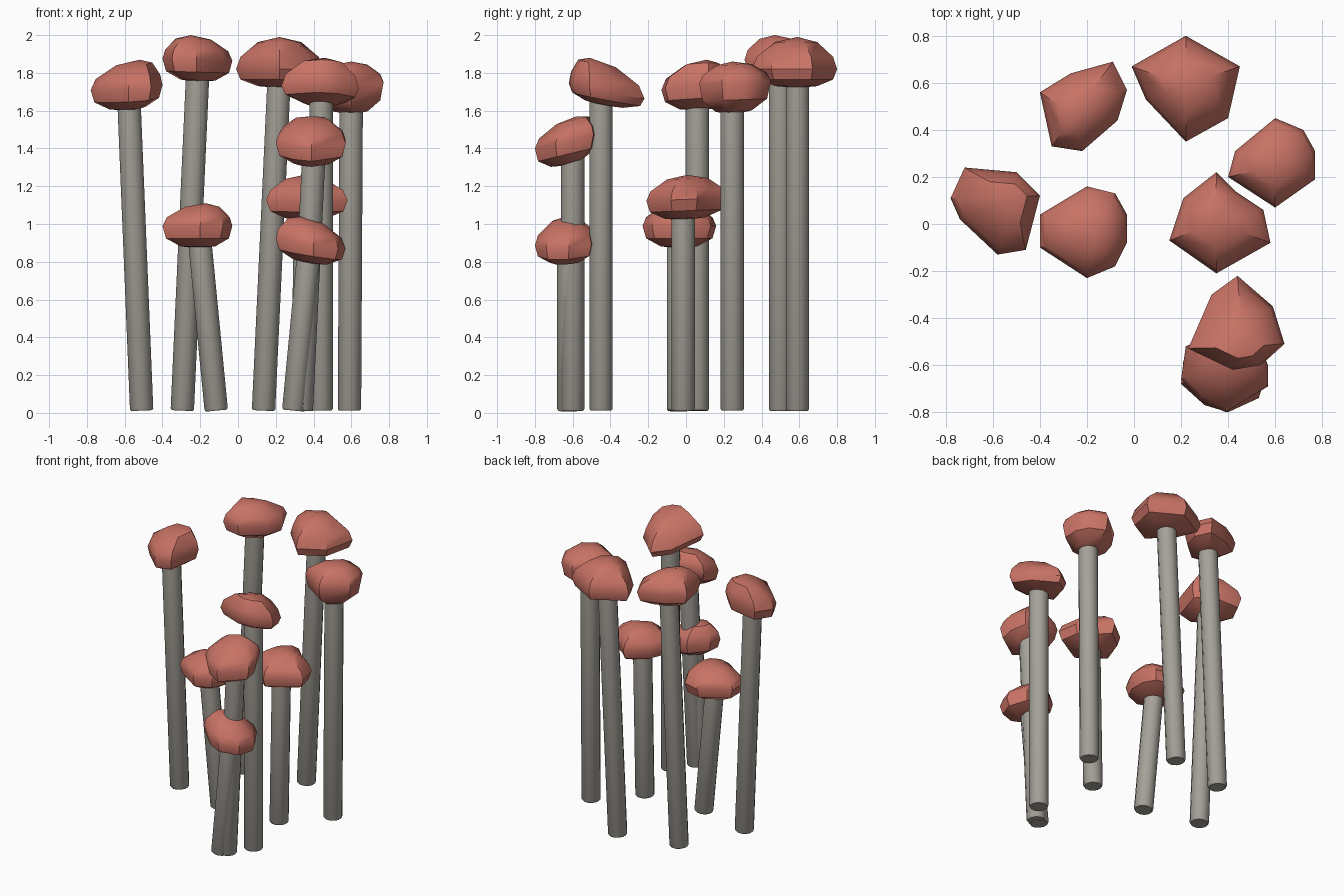
import bpy
import bmesh
from math import atan2, cos, sin, tau, radians
from mathutils import Vector

default_cube = bpy.data.objects.get("Cube")
if default_cube:
    bpy.data.objects.remove(default_cube, do_unlink=True)


def make_material(name, colour):
    material = bpy.data.materials.new(name)
    material.use_nodes = True
    material.diffuse_color = colour
    material.node_tree.nodes["Principled BSDF"].inputs["Base Color"].default_value = colour
    return material


CAP_RED = make_material("cap_red", (0.58, 0.17, 0.13, 1))
STEM_GREY = make_material("stem_grey", (0.38, 0.36, 0.32, 1))
STEM_RADIUS = 0.064
STEM_SIDES = 12


def skin_rings(name, rings, bottom, top, material, angle):
    """Join stacked rings of points into a closed, smooth-shaded solid."""
    mesh = bmesh.new()
    loops = [[mesh.verts.new(point) for point in ring] for ring in rings]
    count = len(loops[0])
    first, last = mesh.verts.new(bottom), mesh.verts.new(top)
    for i in range(count):
        j = (i + 1) % count
        for below, above in zip(loops, loops[1:]):
            mesh.faces.new((below[i], below[j], above[j], above[i]))
        mesh.faces.new((first, loops[0][j], loops[0][i]))
        mesh.faces.new((last, loops[-1][i], loops[-1][j]))
    bmesh.ops.recalc_face_normals(mesh, faces=mesh.faces)
    data = bpy.data.meshes.new(name)
    mesh.to_mesh(data)
    mesh.free()
    data.materials.append(material)
    obj = bpy.data.objects.new(name, data)
    bpy.context.collection.objects.link(obj)
    bpy.ops.object.select_all(action="DESELECT")
    obj.select_set(True)
    bpy.context.view_layer.objects.active = obj
    bpy.ops.object.shade_smooth_by_angle(angle=radians(angle))
    return obj


def build_stem(name, foot, head):
    """Leaning round post with a slightly eased foot."""
    axis = (head - foot).normalized()
    side = Vector((0, 1, 0))
    across = side.cross(axis).normalized()

    def ring(centre, radius):
        turns = [tau * (i + 0.5) / STEM_SIDES for i in range(STEM_SIDES)]
        return [centre + radius * (across * cos(t) + side * sin(t)) for t in turns]

    rings = [ring(foot, STEM_RADIUS * 0.9),
             ring(foot + axis * 0.01, STEM_RADIUS),
             ring(head, STEM_RADIUS)]
    skin_rings(name, rings, foot, head, STEM_GREY, 40)


def build_cap(name, outline, centre, low, rim, top, tilt, peak):
    """Lumpy cap: an irregular outline carried through an under side and a dome."""
    middle, lean, summit = Vector(centre), Vector(tilt), Vector(peak)
    offsets = [Vector(point) - middle for point in outline]
    offsets.sort(key=lambda p: atan2(p.y, p.x))

    def ring(scale, height, shift):
        points = []
        for offset in offsets:
            flat = middle + offset * scale + summit * shift
            points.append((flat.x, flat.y, height + lean.dot(offset) * scale))
        return points

    under, dome = rim - low, top - rim
    rings = [ring(0.5, low + under * 0.1, 0),
             ring(0.9, low + under * 0.45, 0),
             ring(1, rim, 0),
             ring(0.9, rim + dome * 0.38, 0.1),
             ring(0.5, rim + dome * 0.84, 0.6)]
    crest = middle + summit
    skin_rings(name, rings, (*middle, low), (*crest, top), CAP_RED, 38)


def mushroom(place, foot_x, head, outline, low, rim, top, tilt=(0, 0), peak=(0, 0), centre=None):
    build_stem(place + "_stem", Vector((foot_x, head[1], 0.012)), Vector((*head, rim)))
    build_cap(place + "_cap", outline, centre or head, low, rim, top, tilt, peak)


# Tall mushrooms around the back and sides
mushroom("far_right", -0.51, (-0.58, 0.06),
         [(-.78, .11), (-.72, .24), (-.5, .22), (-.4, .12), (-.46, -.11), (-.58, -.13), (-.74, .02)],
         1.6, 1.72, 1.87, tilt=(.07, .05), peak=(.06, .05))
mushroom("back_right", -0.295, (-0.21, 0.5),
         [(-.4, .56), (-.27, .64), (-.09, .69), (-.03, .57), (-.07, .44), (-.22, .31), (-.35, .33)],
         1.75, 1.87, 2.0, tilt=(-.03, 0), peak=(-.04, -.03))
mushroom("back_left", 0.135, (0.22, 0.59),
         [(.22, .8), (-.01, .67), (.05, .53), (.22, .35), (.4, .45), (.45, .67)],
         1.72, 1.82, 1.99)
mushroom("far_left", 0.59, (0.6, 0.245),
         [(.6, .45), (.43, .31), (.4, .2), (.6, .07), (.77, .19), (.77, .31), (.72, .4)],
         1.58, 1.75, 1.86, tilt=(0, .04))
mushroom("front_tall", 0.44, (0.44, -0.45),
         [(.44, -.22), (.33, -.3), (.23, -.53), (.42, -.62), (.54, -.6), (.64, -.51), (.59, -.35)],
         1.63, 1.71, 1.88, tilt=(-.03, -.2), peak=(.02, -.06))

# Short mushrooms in the middle
mushroom("middle_right", -0.115, (-0.21, -0.04),
         [(-.2, .16), (-.4, .04), (-.4, -.1), (-.2, -.23), (-.08, -.18), (-.03, -.08), (-.03, .04), (-.08, .13)],
         0.87, 0.99, 1.11, peak=(.04, 0))
mushroom("middle_left", 0.34, (0.36, -0.015),
         [(.35, .22), (.21, .11), (.15, -.07), (.35, -.21), (.58, -.08), (.55, .06), (.43, .14)],
         1.02, 1.13, 1.26, tilt=(0, .04), peak=(-.01, .02))

# Overlapping pair at the front
mushroom("front_upper", 0.335, (0.405, -0.6),
         [(.22, -.52), (.2, -.66), (.28, -.75), (.39, -.8), (.57, -.69), (.57, -.6), (.52, -.49), (.36, -.46)],
         1.31, 1.44, 1.57, tilt=(0, .24), peak=(0, .05), centre=(.39, -.63))
mushroom("front_lower", 0.295, (0.38, -0.62),
         [(.21, -.58), (.2, -.68), (.3, -.77), (.4, -.8), (.53, -.74), (.57, -.62), (.5, -.5), (.33, -.48)],
         0.79, 0.9, 1.04, tilt=(-.16, .06), peak=(-.04, .01), centre=(.38, -.64))
